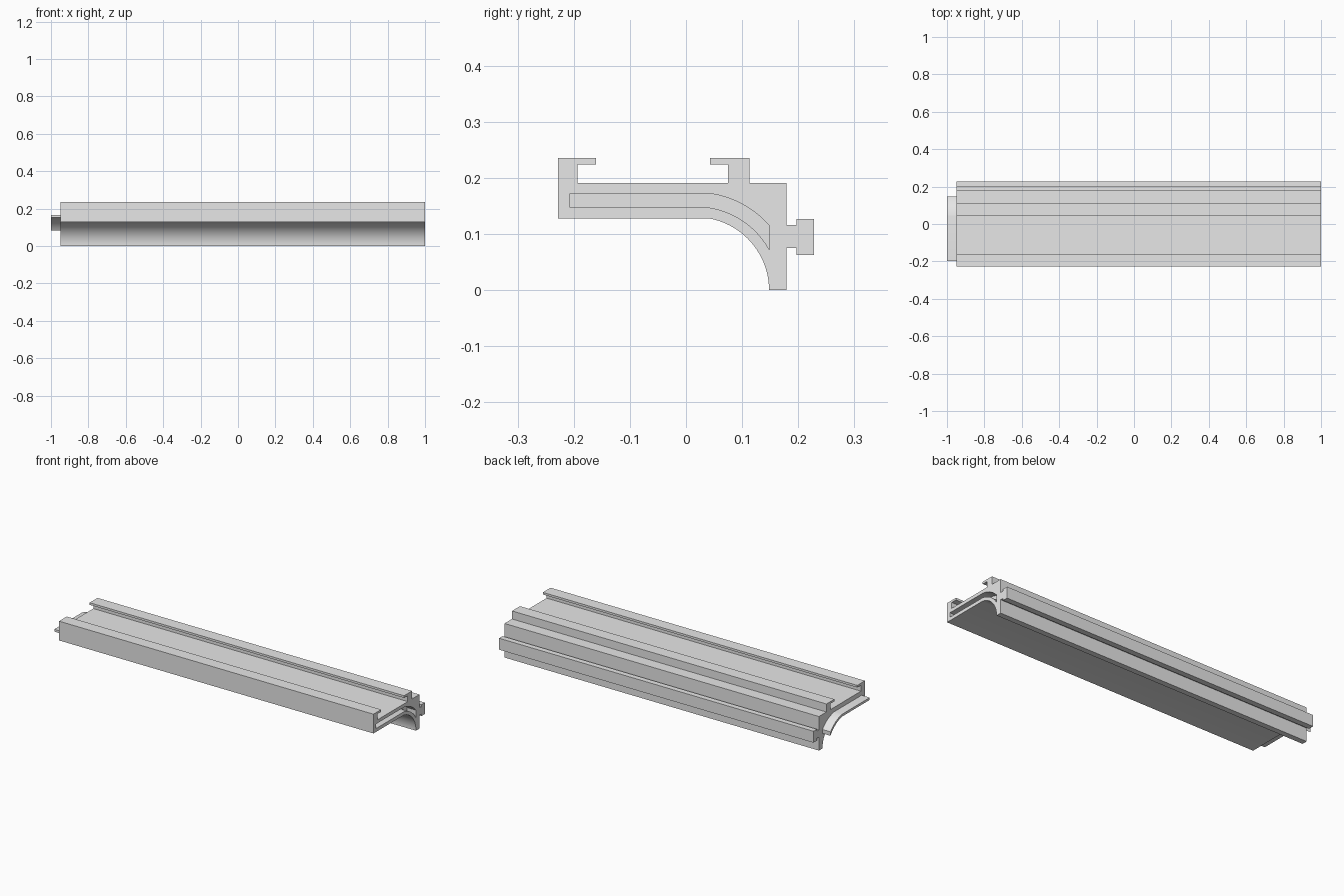
import bpy, bmesh, math

if "Cube" in bpy.data.objects:
    bpy.data.objects.remove(bpy.data.objects["Cube"], do_unlink=True)

grey = bpy.data.materials.new("plain_grey")
grey.use_nodes = True
grey.diffuse_color = (0.8, 0.8, 0.8, 1)
grey.node_tree.nodes["Principled BSDF"].inputs["Base Color"].default_value = (0.8, 0.8, 0.8, 1)

ARC_Y = 0.018  # centre of the concentric cove arcs, at z = 0


def arc(radius, start, end, steps=28):
    """Points on a cove arc between two angles, in radians."""
    angles = [start + (end - start) * i / steps for i in range(steps + 1)]
    return [(ARC_Y + radius * math.cos(a), radius * math.sin(a)) for a in angles]


def extrude_profile(name, profile, x0, x1):
    """Extrude a closed (y, z) profile along x."""
    bm = bmesh.new()
    face = bm.faces.new([bm.verts.new((x0, y, z)) for y, z in profile])
    grown = bmesh.ops.extrude_face_region(bm, geom=[face])
    verts = [v for v in grown["geom"] if isinstance(v, bmesh.types.BMVert)]
    bmesh.ops.translate(bm, verts=verts, vec=(x1 - x0, 0, 0))
    bmesh.ops.recalc_face_normals(bm, faces=bm.faces)
    mesh = bpy.data.meshes.new(name)
    bm.to_mesh(mesh)
    bm.free()
    mesh.materials.append(grey)
    obj = bpy.data.objects.new(name, mesh)
    bpy.context.collection.objects.link(obj)
    return obj


def curved_strip(front, back, low, high, r_in, r_out):
    """Profile of a flat strip that bends down along the cove."""
    top = arc(r_out, math.asin(high / r_out), math.acos((back - ARC_Y) / r_out))
    under = arc(r_in, math.acos((back - ARC_Y) / r_in), math.asin(low / r_in))
    return [(front, low), (front, high)] + top + under


# Rail body: cove underside, back T-rail, two hooked lips on top
cove = arc(0.13, math.asin(0.128 / 0.13), 0)
outline = cove + [
    (0.179, 0), (0.179, 0.075), (0.197, 0.075), (0.197, 0.063),
    (0.228, 0.063), (0.228, 0.127), (0.197, 0.127), (0.197, 0.116),
    (0.179, 0.116), (0.179, 0.191), (0.113, 0.191), (0.113, 0.236),
    (0.043, 0.236), (0.043, 0.224), (0.075, 0.224), (0.075, 0.191),
    (-0.193, 0.191), (-0.193, 0.224), (-0.160, 0.224), (-0.160, 0.236),
    (-0.228, 0.236), (-0.228, 0.128)]
body = extrude_profile("rail_body", outline, -0.95, 1.0)

# Blind socket in the left end
cutter = extrude_profile("socket_cutter",
                         curved_strip(-0.207, 0.149, 0.147, 0.172, 0.149, 0.174), 0.945, 1.05)
cutter.hide_render = True
cut = body.modifiers.new("socket", "BOOLEAN")
cut.operation = "DIFFERENCE"
cut.solver = "EXACT"
cut.object = cutter
bpy.context.view_layer.objects.active = body
bpy.ops.object.modifier_apply(modifier=cut.name)
bpy.data.objects.remove(cutter, do_unlink=True)

# Matching tongue on the right end
tongue = extrude_profile("end_tongue",
                         curved_strip(-0.199, 0.148, 0.153, 0.166, 0.155, 0.168), -1.0, -0.949)

# Smooth coves with sharp profile edges
for obj in (body, tongue):
    bpy.ops.object.select_all(action="DESELECT")
    obj.select_set(True)
    bpy.context.view_layer.objects.active = obj
    bpy.ops.object.shade_smooth_by_angle(angle=math.radians(25))
